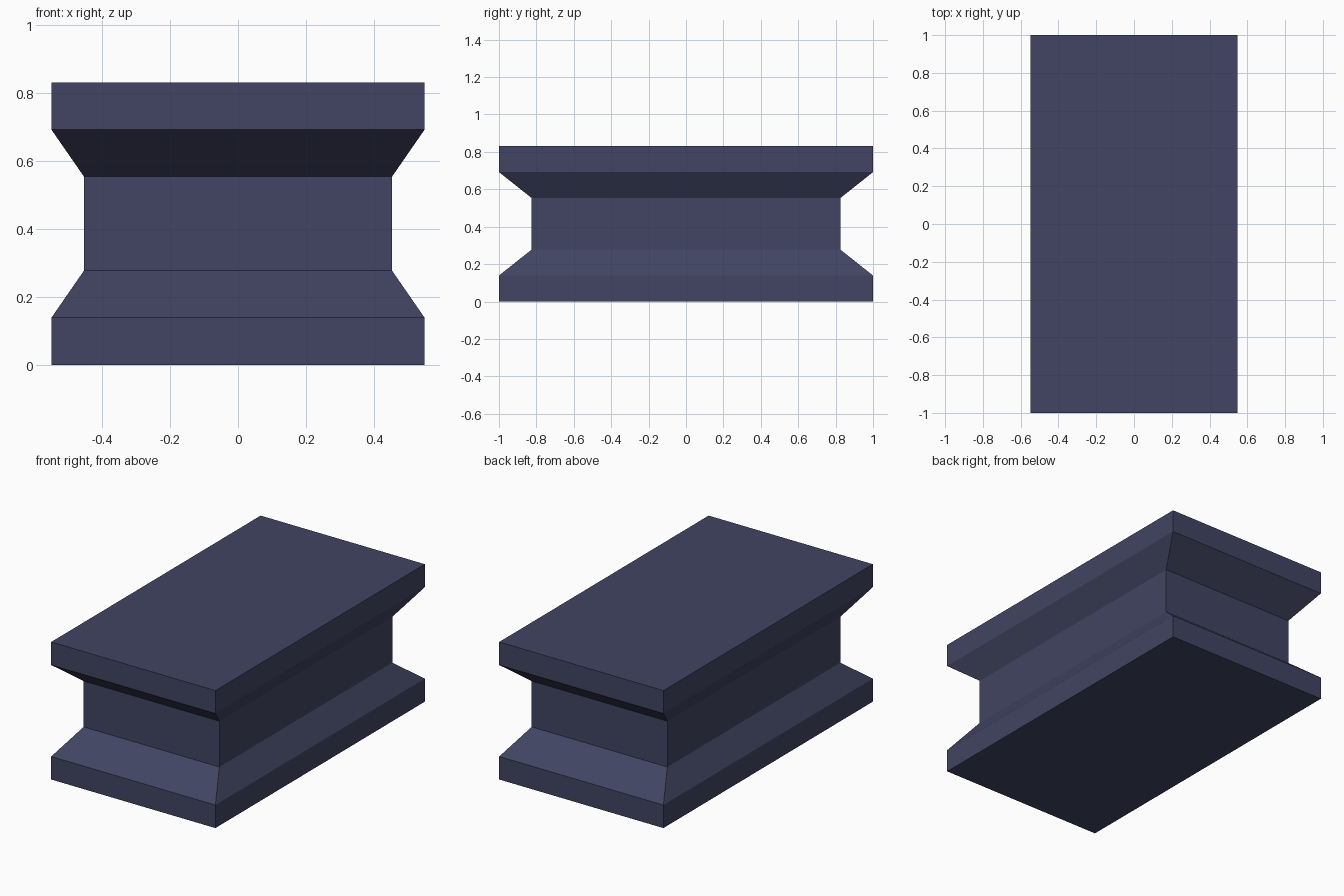
import bpy, bmesh

if "Cube" in bpy.data.objects:
    bpy.data.objects.remove(bpy.data.objects["Cube"])

# One flat dark slate blue
mat = bpy.data.materials.new("dark_slate_blue")
mat.diffuse_color = (0.053, 0.058, 0.122, 1.0)
mat.use_nodes = True
mat.node_tree.nodes["Principled BSDF"].inputs["Base Color"].default_value = mat.diffuse_color

# Profile of the block: (height, half width, half depth) per ring
WIDE, WAIST = (0.549, 1.0), (0.4535, 0.826)
rings = [(0.0, WIDE), (0.139, WIDE), (0.277, WAIST),
         (0.554, WAIST), (0.692, WIDE), (0.831, WIDE)]
corners = [(-1, -1), (1, -1), (1, 1), (-1, 1)]

# Waisted block: stacked rectangular rings joined by side faces and capped
bm = bmesh.new()
loops = [[bm.verts.new((sx * hx, sy * hy, z)) for sx, sy in corners]
         for z, (hx, hy) in rings]
for low, high in zip(loops, loops[1:]):
    for i in range(4):
        j = (i + 1) % 4
        bm.faces.new((low[i], low[j], high[j], high[i]))
bm.faces.new(loops[0][::-1])
bm.faces.new(loops[-1])
bmesh.ops.recalc_face_normals(bm, faces=bm.faces)

mesh = bpy.data.meshes.new("waisted_block")
bm.to_mesh(mesh)
bm.free()
mesh.materials.append(mat)
bpy.context.collection.objects.link(bpy.data.objects.new("waisted_block", mesh))
